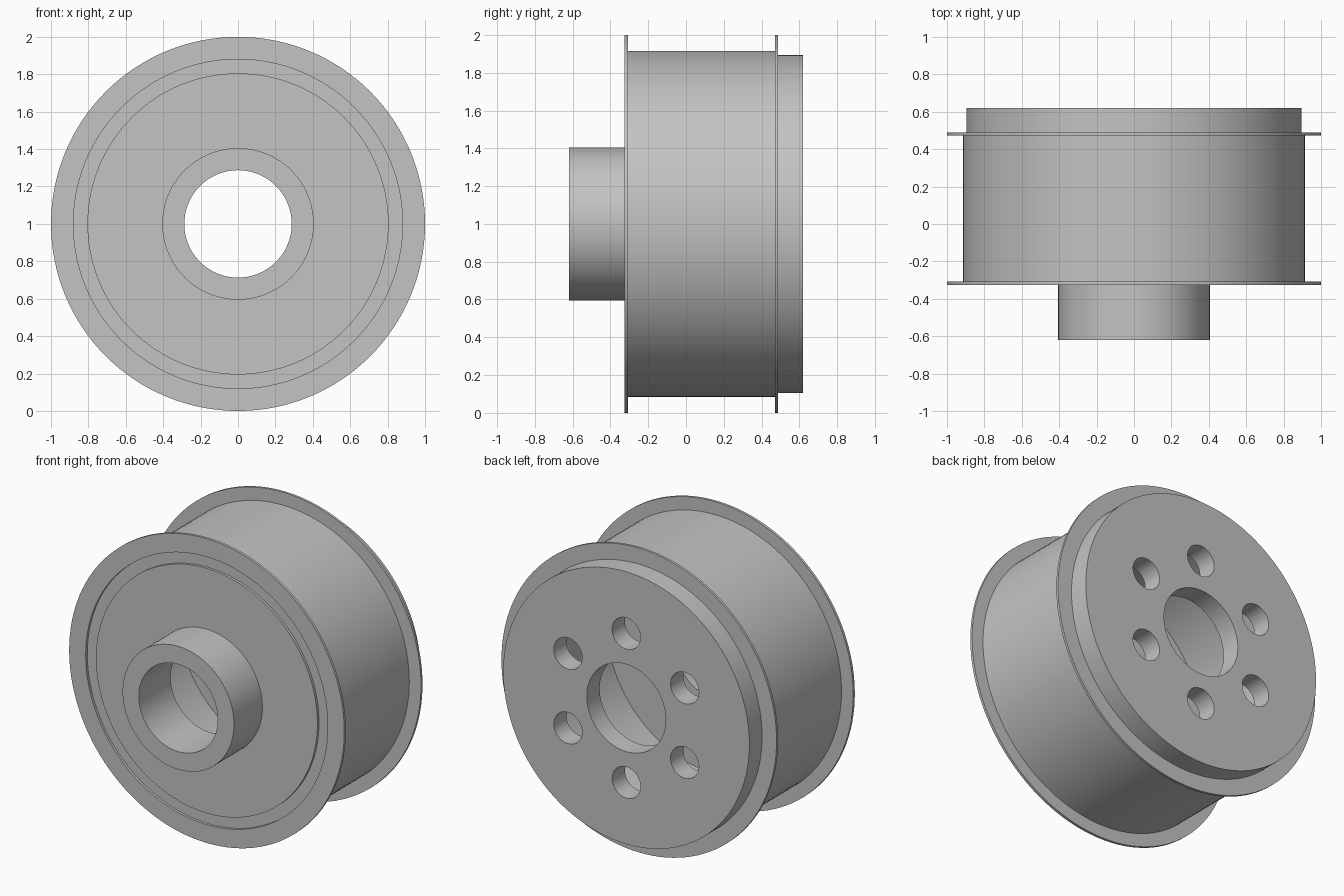
import bpy, bmesh
from math import cos, sin, radians, tau
from mathutils import Matrix, Vector

cube = bpy.data.objects.get("Cube")
if cube:
    bpy.data.objects.remove(cube, do_unlink=True)

SEGMENTS = 128
CENTRE = Vector((0, 0, 1))

metal = bpy.data.materials.new("plain grey metal")
metal.use_nodes = True
grey = (0.55, 0.55, 0.55, 1)
metal.diffuse_color = grey
metal.node_tree.nodes["Principled BSDF"].inputs["Base Color"].default_value = grey


def add_object(name, bm):
    bmesh.ops.recalc_face_normals(bm, faces=bm.faces)
    mesh = bpy.data.meshes.new(name)
    bm.to_mesh(mesh)
    bm.free()
    mesh.materials.append(metal)
    obj = bpy.data.objects.new(name, mesh)
    bpy.context.collection.objects.link(obj)
    return obj


def lathe(name, profile):
    """Turn a closed (radius, y) outline around the wheel axle."""
    bm = bmesh.new()
    rings = []
    for i in range(SEGMENTS):
        a = tau * i / SEGMENTS
        rings.append([bm.verts.new(CENTRE + Vector((r * cos(a), y, r * sin(a))))
                      for r, y in profile])
    count = len(profile)
    for i, ring in enumerate(rings):
        following = rings[(i + 1) % SEGMENTS]
        for j in range(count):
            k = (j + 1) % count
            bm.faces.new((ring[j], ring[k], following[k], following[j]))
    return add_object(name, bm)


def collar(name, inner, outer, front, back):
    return lathe(name, [(inner, front), (outer, front), (outer, back), (inner, back)])


BORE = 0.287
INNER = 0.78

# Front plate with its projecting hub and a shallow groove near the rim
front_plate = lathe("front_plate_and_hub", [
    (BORE, -0.62), (0.405, -0.62), (0.405, -0.325), (0.805, -0.325),
    (0.805, -0.308), (0.88, -0.308), (0.88, -0.29), (BORE, -0.29)])

# Hollow drum between two thin flanges
drum = collar("drum", INNER, 0.915, -0.308, 0.472)
front_flange = collar("front_flange", 0.88, 1, -0.325, -0.308)
rear_flange = collar("rear_flange", INNER, 1, 0.472, 0.488)

# Thick rear plate
rear_plate = collar("rear_plate", BORE, 0.895, 0.487, 0.62)

# Ring of six bolt holes through the rear plate
bm = bmesh.new()
for i in range(6):
    a = radians(90 + 60 * i)
    place = (Matrix.Translation(CENTRE + Vector((0.49 * cos(a), 0.55, 0.49 * sin(a))))
             @ Matrix.Rotation(radians(90), 4, "X"))
    bmesh.ops.create_cone(bm, cap_ends=True, segments=48, radius1=0.103,
                          radius2=0.103, depth=0.4, matrix=place)
cutter = add_object("bolt_hole_cutter", bm)
cutter.hide_render = True
cut = rear_plate.modifiers.new("bolt holes", "BOOLEAN")
cut.operation = "DIFFERENCE"
cut.solver = "EXACT"
cut.object = cutter
bpy.context.view_layer.objects.active = rear_plate
bpy.ops.object.modifier_apply(modifier=cut.name)
bpy.data.objects.remove(cutter, do_unlink=True)

# Smooth turned surfaces with crisp rims
bpy.ops.object.select_all(action="DESELECT")
for part in (front_plate, drum, front_flange, rear_flange, rear_plate):
    part.select_set(True)
bpy.ops.object.shade_smooth_by_angle(angle=radians(30))
